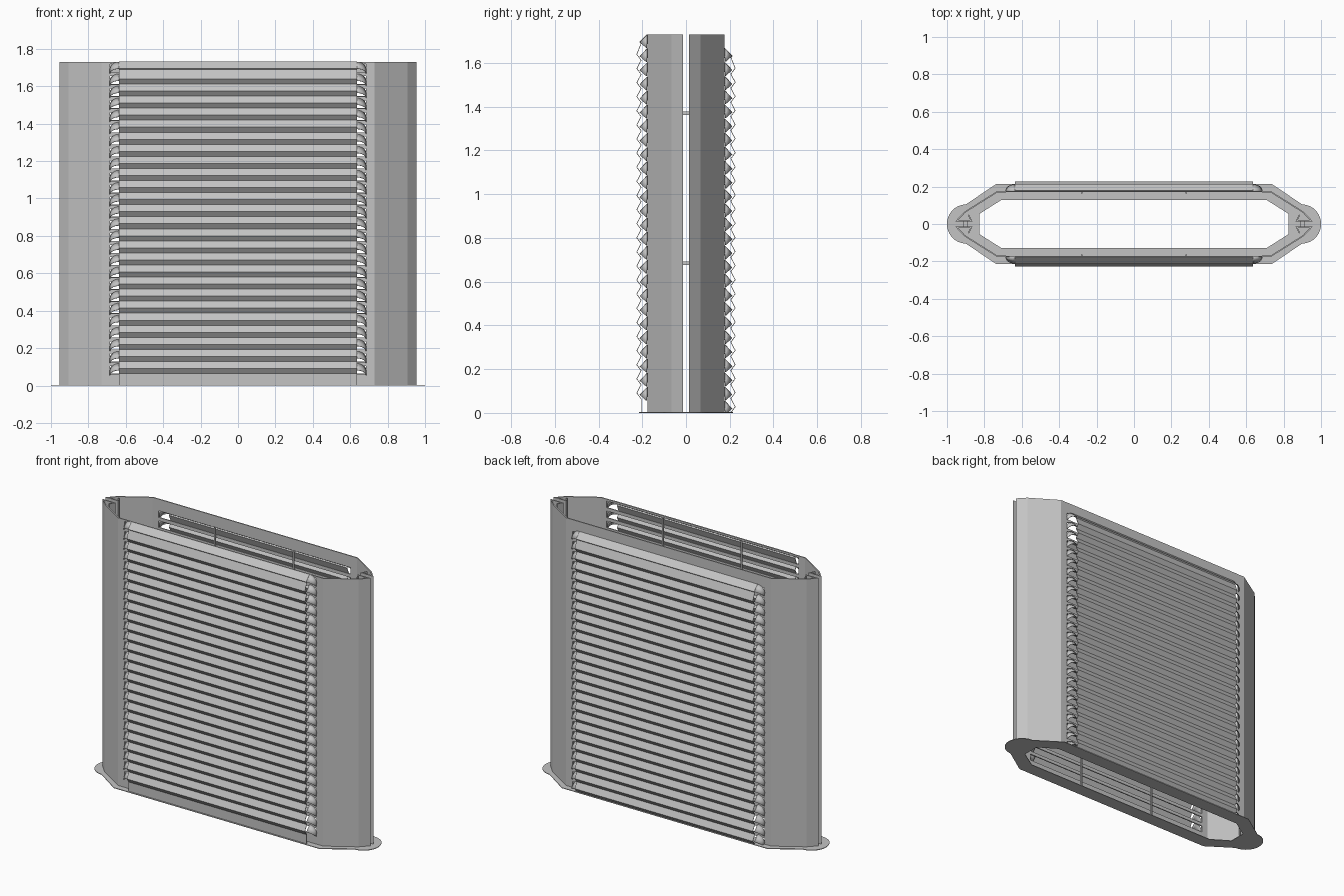
import bpy, bmesh
from math import sin, cos, pi

if "Cube" in bpy.data.objects:
    bpy.data.objects.remove(bpy.data.objects["Cube"])

GREY = (0.55, 0.55, 0.55, 1)
metal = bpy.data.materials.new("plain grey metal")
metal.use_nodes = True
metal.diffuse_color = GREY
metal.node_tree.nodes["Principled BSDF"].inputs["Base Color"].default_value = GREY

H = 1.73          # overall height
WALL = 0.177      # outer wall plane
PITCH = 0.0645    # louver spacing
ROWS = 26
SLOT_X = 0.685    # half width of the slots
LOUVER_X = 0.635  # half width of the straight louvers
DROP = 0.063      # rear louvers sit lower


def finish(name, bm, thickness=0, offset=0, smooth=False):
    bmesh.ops.recalc_face_normals(bm, faces=bm.faces)
    mesh = bpy.data.meshes.new(name)
    bm.to_mesh(mesh)
    bm.free()
    mesh.materials.append(metal)
    for p in mesh.polygons:
        p.use_smooth = smooth
    obj = bpy.data.objects.new(name, mesh)
    bpy.context.collection.objects.link(obj)
    if thickness:
        mod = obj.modifiers.new("thickness", "SOLIDIFY")
        mod.thickness = thickness
        mod.offset = offset
        mod.use_even_offset = True
    return obj


def strip(bm, first, second):
    """Join two equal rows of points with quads."""
    a = [bm.verts.new(p) for p in first]
    b = [bm.verts.new(p) for p in second]
    for i in range(len(a) - 1):
        bm.faces.new((a[i], a[i + 1], b[i + 1], b[i]))


def box(bm, x0, x1, y0, y1, z0, z1):
    v = bmesh.ops.create_cube(bm, size=1)["verts"]
    for p in v:
        p.co = ((x0 + x1) / 2 + p.co.x * (x1 - x0),
                (y0 + y1) / 2 + p.co.y * (y1 - y0),
                (z0 + z1) / 2 + p.co.z * (z1 - z0))


# Folded side shells: four bent sheets with inward lips
profile = [(SLOT_X, 0.173), (0.73, 0.173), (0.905, 0.063),
           (0.947, 0.018), (0.87, 0.018), (0.885, 0.05)]
for side, sx in (("left", 1), ("right", -1)):
    for face, sy in (("front", -1), ("back", 1)):
        bm = bmesh.new()
        strip(bm, [(sx * x, sy * y, 0) for x, y in profile],
              [(sx * x, sy * y, H) for x, y in profile])
        finish(f"{face}_{side}_shell", bm, 0.007)

# Slotted walls, inner ribs, pleated louver sheets and end hoods
for face, sy, shift in (("front", -1, 0), ("back", 1, -DROP)):
    inner, outer = sorted((sy * (WALL - 0.007), sy * WALL))
    bm = bmesh.new()
    above = H
    for k in range(ROWS):
        top = H + shift - k * PITCH
        slot_top, slot_low = top - 0.012, max(top - 0.055, 0.005)
        box(bm, -SLOT_X, SLOT_X, inner, outer, slot_top, above)
        above = slot_low
    box(bm, -SLOT_X, SLOT_X, inner, outer, 0, above)
    finish(face + "_slotted_wall", bm)

    bm = bmesh.new()
    y0, y1 = sorted((sy * (WALL - 0.014), sy * (WALL - 0.005)))
    for x in (-0.28, 0.28):
        box(bm, x - 0.004, x + 0.004, y0, y1, 0, H - 0.01 + shift)
    finish(face + "_inner_ribs", bm)

    # Zigzag section from the top down
    section = [(WALL, H), (0.211, H - 0.035), (0.205, H - 0.041)]
    for k in range(ROWS - 1):
        tip = H - 0.091 - k * PITCH
        section += [(0.225, tip), (0.205, tip - 0.027)]
    if face == "front":
        section.append((0.205, 0))
    bm = bmesh.new()
    strip(bm, [(-LOUVER_X, sy * y, z + shift) for y, z in section],
          [(LOUVER_X, sy * y, z + shift) for y, z in section])
    finish(face + "_louvers", bm, 0.003)

    # Rounded hoods closing the louver ends
    bm = bmesh.new()
    angles = [pi / 2 * i / 6 for i in range(7)]
    for k in range(ROWS):
        top = H + shift - k * PITCH
        for sx in (-1, 1):
            xs = [sx * (LOUVER_X + 0.05 * sin(t)) for t in angles]
            seam = [(x, sy * WALL, max(top - 0.04 * (1 - cos(t)), 0.003))
                    for x, t in zip(xs, angles)]
            edge = [(x, sy * (WALL + 0.003 + 0.031 * cos(t)),
                     max(top - 0.036 - 0.027 * (1 - cos(t)), 0.001))
                    for x, t in zip(xs, angles)]
            strip(bm, seam, edge)
    finish(face + "_louver_end_hoods", bm, 0.003, smooth=True)

# Small tabs bridging the seams
bm = bmesh.new()
for sx in (-1, 1):
    for z in (0.685, 1.37):
        box(bm, sx * 0.9 - 0.012, sx * 0.9 + 0.012, -0.018, 0.018, z - 0.008, z + 0.008)
finish("seam_tabs", bm)

# Flat base flange with round ears and an open middle
ear = [(0.9 + 0.1 * cos(a), 0.104 * sin(a))
       for a in (pi / 2 - pi * i / 20 for i in range(21))]
right_half = [(0.735, 0.215)] + ear + [(0.735, -0.215)]
outline = right_half + [(-x, -y) for x, y in right_half]
hole_half = [(0.71, 0.128), (0.825, 0.055), (0.825, -0.055), (0.71, -0.128)]
hole = hole_half + [(-x, -y) for x, y in hole_half]
bm = bmesh.new()
for loop in (outline, hole):
    vs = [bm.verts.new((x, y, 0.002)) for x, y in loop]
    for i, v in enumerate(vs):
        bm.edges.new((v, vs[(i + 1) % len(vs)]))
bmesh.ops.triangle_fill(bm, edges=bm.edges[:], use_beauty=True)
finish("base_flange", bm, 0.004)
